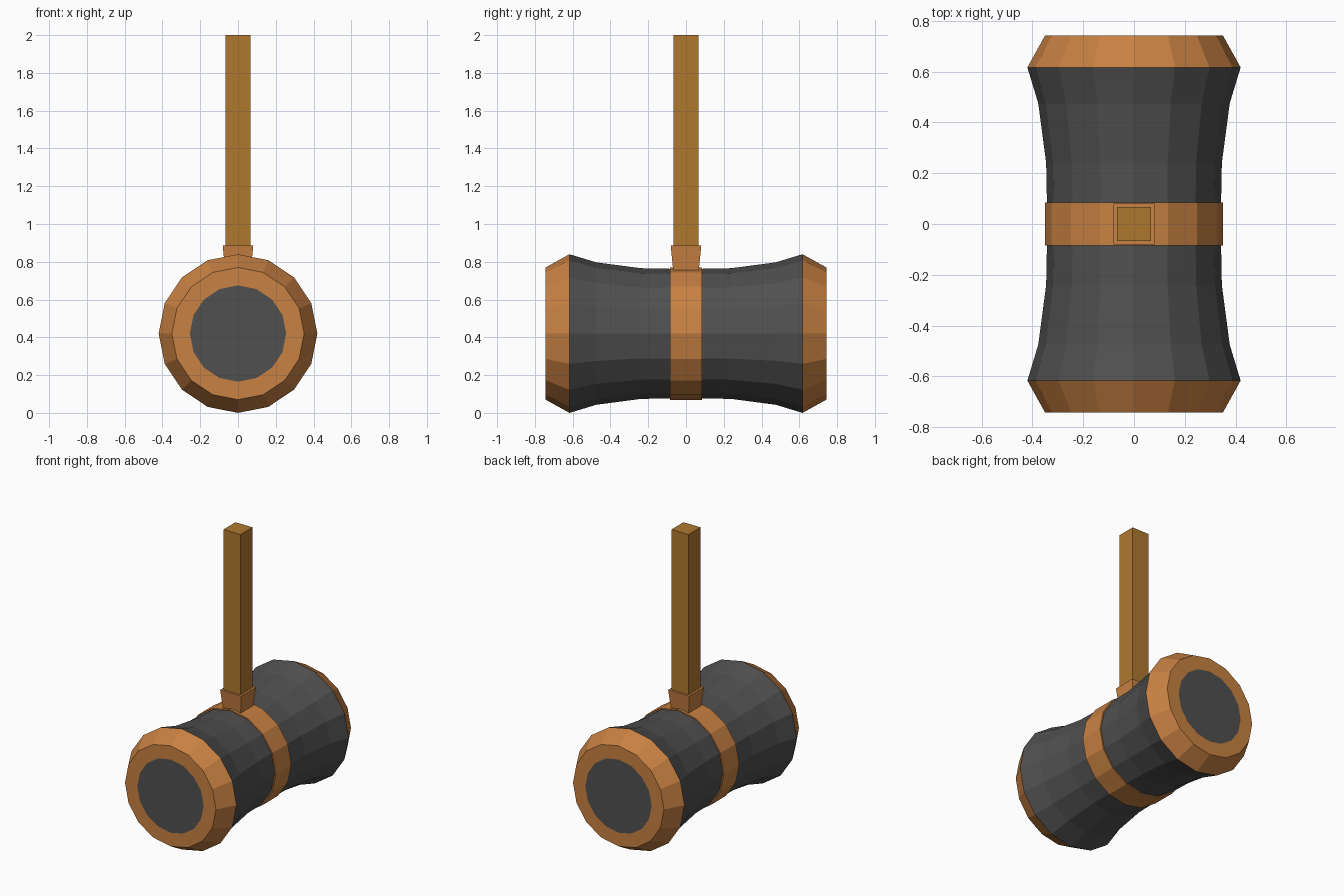
import bpy, bmesh
from math import sin, cos, pi

if "Cube" in bpy.data.objects:
    bpy.data.objects.remove(bpy.data.objects["Cube"])

SIDES = 16
AXIS_Z = 0.42


def material(name, rgb):
    m = bpy.data.materials.new(name)
    m.diffuse_color = (*rgb, 1)
    m.use_nodes = True
    m.node_tree.nodes["Principled BSDF"].inputs["Base Color"].default_value = m.diffuse_color
    return m


dark = material("dark_metal", (0.08, 0.08, 0.08))
copper = material("copper_trim", (0.58, 0.22, 0.055))
wood = material("handle_wood", (0.43, 0.19, 0.03))


def finish(name, bm, mat):
    bmesh.ops.recalc_face_normals(bm, faces=bm.faces)
    me = bpy.data.meshes.new(name)
    bm.to_mesh(me)
    bm.free()
    me.materials.append(mat)
    ob = bpy.data.objects.new(name, me)
    bpy.context.collection.objects.link(ob)
    return ob


def lathe(name, profile, mat, mirror=True):
    """Spin (y, radius) points around the y axis; mirror to the other end."""
    bm = bmesh.new()
    rings = [[bm.verts.new((r * sin(2 * pi * i / SIDES), y, r * cos(2 * pi * i / SIDES)))
              for i in range(SIDES)] for y, r in profile]
    for a, b in zip(rings, rings[1:]):
        for i in range(SIDES):
            j = (i + 1) % SIDES
            f = bm.faces.new((a[i], b[i], b[j], a[j]))
            # orient outward for an increasing-y profile
            f.normal_update()
            out = f.calc_center_median()
            if f.normal.dot(out) < 0:
                f.normal_flip()
    if profile[0][1] < 0.3:
        bm.faces.new(rings[0])
    ob = finish(name, bm, mat)
    ob.location.z = AXIS_Z
    if mirror:
        ob.modifiers.new("mirror", "MIRROR").use_axis = (False, True, False)
    return ob


def post(name, sections, mat):
    """Square post through (z, half width) sections."""
    bm = bmesh.new()
    rings = [[bm.verts.new((sx * w, sy * w, z))
              for sx, sy in ((-1, -1), (1, -1), (1, 1), (-1, 1))] for z, w in sections]
    for a, b in zip(rings, rings[1:]):
        for i in range(4):
            j = (i + 1) % 4
            bm.faces.new((a[i], a[j], b[j], b[i]))
    bm.faces.new(rings[0])
    bm.faces.new(rings[-1])
    return finish(name, bm, mat)


# Waisted head, front half mirrored to the back
lathe("head_barrel", [(-0.617, 0.42), (-0.475, 0.377), (-0.24, 0.346), (-0.085, 0.343)], dark)

# Bevelled end caps with flat dark striking faces
lathe("end_cap", [(-0.743, 0.255), (-0.743, 0.35), (-0.617, 0.42)][1:], copper)
lathe("end_rim", [(-0.743, 0.3501), (-0.743, 0.255)], copper)

bm = bmesh.new()
bm.faces.new([bm.verts.new((0.255 * sin(2 * pi * i / SIDES), -0.743,
                            0.255 * cos(2 * pi * i / SIDES))) for i in range(SIDES)])
face = finish("striking_face", bm, dark)
face.location.z = AXIS_Z
face.modifiers.new("mirror", "MIRROR").use_axis = (False, True, False)

# Centre band, slightly proud of the barrel
lathe("centre_band", [(-0.085, 0.343), (-0.085, 0.351), (0.085, 0.351), (0.085, 0.343)],
      copper, mirror=False)

# Flared collar and square handle
post("handle_collar", [(0.755, 0.068), (0.885, 0.081)], copper)
post("handle", [(0.76, 0.066), (2.0, 0.066)], wood)
